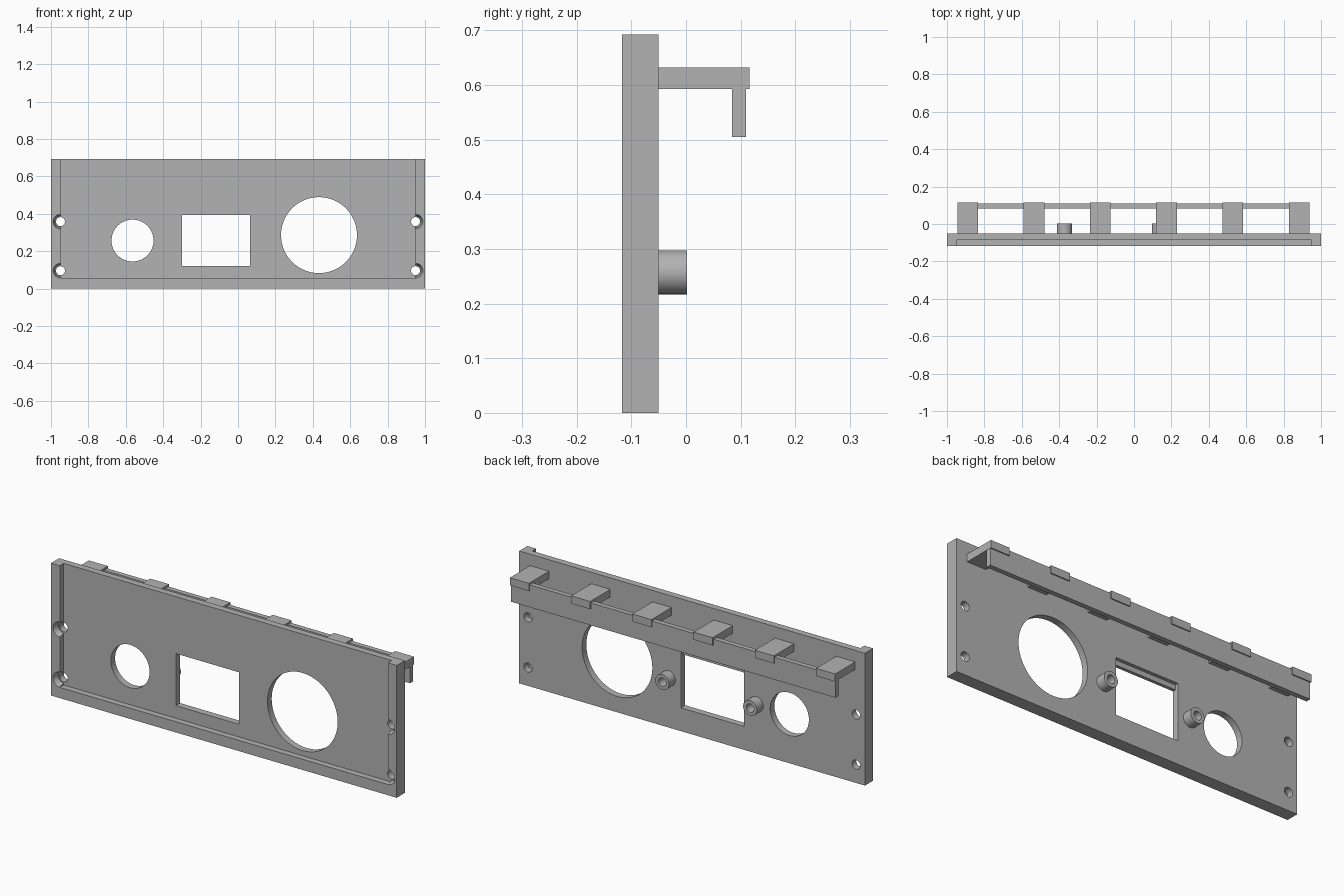
import bpy
import math

if "Cube" in bpy.data.objects:
    bpy.data.objects.remove(bpy.data.objects["Cube"], do_unlink=True)

grey = bpy.data.materials.new("plain grey")
grey.use_nodes = True
grey.diffuse_color = (0.45, 0.45, 0.45, 1)
grey.node_tree.nodes["Principled BSDF"].inputs["Base Color"].default_value = (0.45, 0.45, 0.45, 1)


def box(name, x0, x1, y0, y1, z0, z1):
    bpy.ops.mesh.primitive_cube_add(
        size=1, location=((x0 + x1) / 2, (y0 + y1) / 2, (z0 + z1) / 2))
    ob = bpy.context.object
    ob.name = name
    ob.scale = (x1 - x0, y1 - y0, z1 - z0)
    bpy.ops.object.transform_apply(location=False, rotation=False, scale=True)
    ob.data.materials.append(grey)
    return ob


def rod(name, x, z, y0, y1, r0, r1=None, sides=64):
    """Cylinder or cone along y, radius r0 at y0 and r1 at y1."""
    bpy.ops.mesh.primitive_cone_add(
        vertices=sides, radius1=r0, radius2=r0 if r1 is None else r1,
        depth=y1 - y0, location=(x, (y0 + y1) / 2, z),
        rotation=(-math.pi / 2, 0, 0))
    ob = bpy.context.object
    ob.name = name
    ob.data.materials.append(grey)
    return ob


def cut(target, cutter):
    cutter.hide_render = True
    bpy.ops.object.select_all(action="DESELECT")
    bpy.context.view_layer.objects.active = target
    target.select_set(True)
    mod = target.modifiers.new("cut", "BOOLEAN")
    mod.operation = "DIFFERENCE"
    mod.solver = "EXACT"
    mod.object = cutter
    bpy.ops.object.modifier_apply(modifier=mod.name)
    bpy.data.objects.remove(cutter, do_unlink=True)


def smooth(ob):
    bpy.ops.object.select_all(action="DESELECT")
    bpy.context.view_layer.objects.active = ob
    ob.select_set(True)
    bpy.ops.object.shade_smooth_by_angle(angle=math.radians(30))


FRONT, FLOOR, BACK = -0.117, -0.085, -0.05

# Panel with a front recess that is open at the top
panel = box("panel", -1, 1, FRONT, BACK, 0, 0.692)
cut(panel, box("recess", -0.949, 0.949, -0.2, FLOOR, 0.056, 0.8))

# Round and rectangular openings
cut(panel, rod("small_opening", -0.564, 0.257, -0.2, 0.1, 0.112, sides=96))
cut(panel, rod("large_opening", 0.433, 0.286, -0.2, 0.1, 0.203, sides=128))
cut(panel, box("window", -0.3, 0.064, -0.2, 0.1, 0.122, 0.394))
cut(panel, box("window_ledge", -0.3, 0.064, -0.068, 0.1, 0.3, 0.42))

# Countersunk screw holes at both ends
for x in (-0.949, 0.949):
    for z in (0.096, 0.358):
        cut(panel, rod("screw_hole", x, z, -0.2, 0.1, 0.024, sides=32))
        cut(panel, rod("countersink", x, z, FRONT - 0.002, FLOOR, 0.04, 0.03, sides=32))
smooth(panel)

# Hollow mounting bosses on either side of the window
for side, x in (("right", -0.372), ("left", 0.136)):
    boss = rod(side + "_boss", x, 0.257, BACK - 0.005, 0.002, 0.04)
    cut(boss, rod("bore", x, 0.257, BACK, 0.1, 0.022, sides=32))
    smooth(boss)

# Rear clip: six arms carrying a hanging rail
for i in range(6):
    x = -0.889 + 0.3543 * i
    box("clip_arm_%d" % (i + 1), x - 0.055, x + 0.055, BACK - 0.005, 0.116, 0.592, 0.632)
box("clip_rail", -0.942, 0.936, 0.084, 0.11, 0.505, 0.622)
